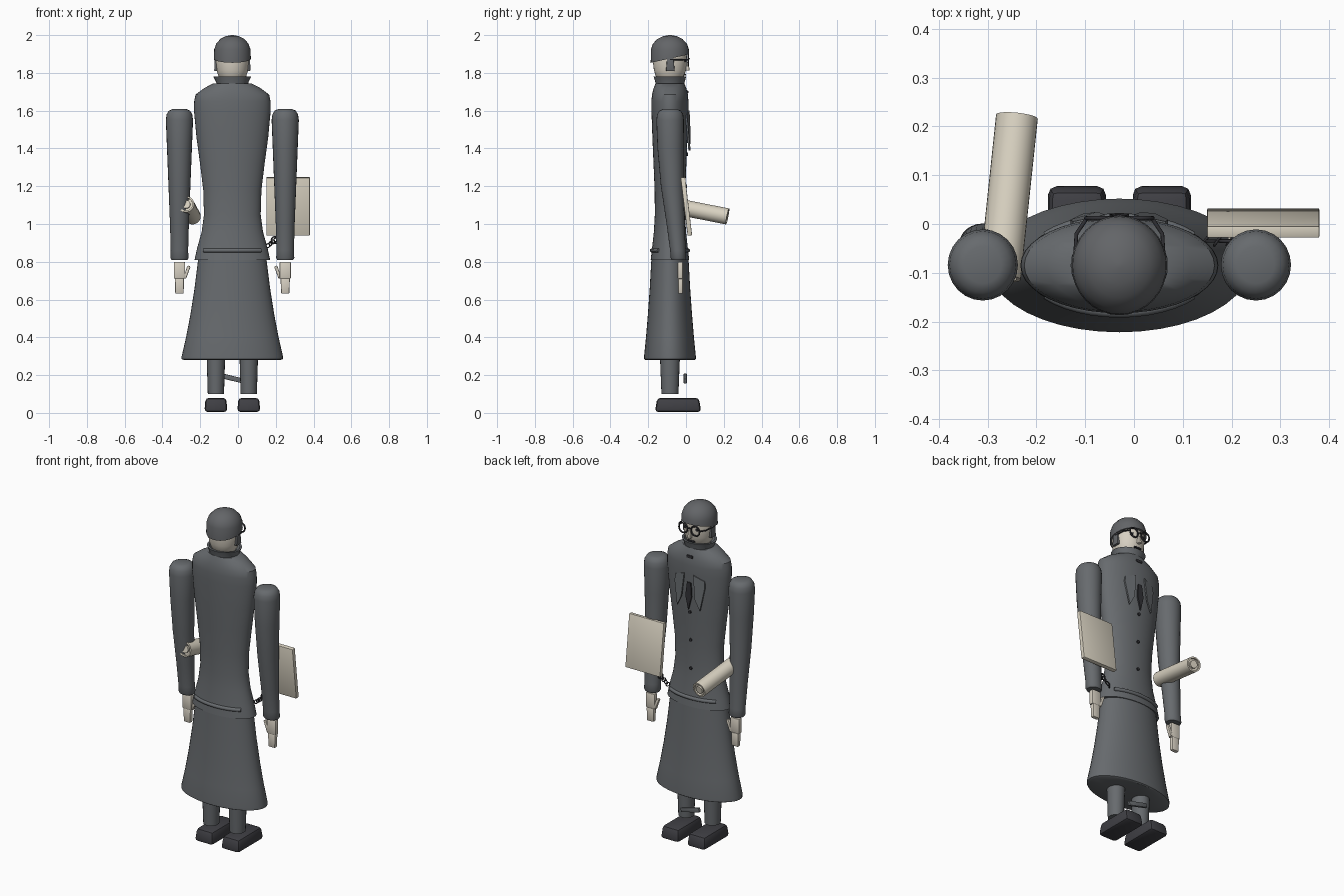
import bpy, bmesh, math
from mathutils import Vector, Matrix, Euler

C, D = -0.03, -0.085   # body axis x, y


def mat(name, col):
    m = bpy.data.materials.new(name)
    m.diffuse_color = (*col, 1)
    return m


COAT = mat("coat_grey", (0.135, 0.145, 0.155))
HAIR = mat("hair_grey", (0.125, 0.13, 0.138))
SHOE = mat("shoe_black", (0.05, 0.05, 0.058))
DARK = mat("dark_metal", (0.03, 0.03, 0.035))
SKIN = mat("skin", (0.68, 0.63, 0.54))
PAPER = mat("paper_cream", (0.70, 0.65, 0.54))


def add(name, me, m, angle=35):
    me.materials.clear()
    me.materials.append(m)
    me.shade_smooth()
    me.set_sharp_from_angle(angle=math.radians(angle))
    ob = bpy.data.objects.new(name, me)
    bpy.context.collection.objects.link(ob)
    return ob


def finish(name, bm, m, angle=35):
    bmesh.ops.recalc_face_normals(bm, faces=bm.faces)
    me = bpy.data.meshes.new(name)
    bm.to_mesh(me)
    bm.free()
    return add(name, me, m, angle)


def loft(name, rows, m, n=32, angle=35):
    """Stack of ellipses: rows of (z, centre x, centre y, rx, ry)."""
    bm = bmesh.new()
    rings = []
    for z, cx, cy, rx, ry in rows:
        rings.append([bm.verts.new((cx + rx * math.cos(2 * math.pi * i / n),
                                    cy + ry * math.sin(2 * math.pi * i / n), z)) for i in range(n)])
    for a, b in zip(rings, rings[1:]):
        for i in range(n):
            j = (i + 1) % n
            bm.faces.new((a[i], a[j], b[j], b[i]))
    bm.faces.new(rings[0])
    bm.faces.new(rings[-1])
    return finish(name, bm, m, angle)


def body(rows):
    return [(z, C, D, rx, ry) for z, rx, ry in rows]


def box(name, loc, size, m, bevel=0.0, rot=(0, 0, 0), taper=1.0):
    bm = bmesh.new()
    bmesh.ops.create_cube(bm, size=1)
    for v in bm.verts:
        k = taper if v.co.z > 0 else 1
        v.co = Vector((v.co.x * size[0] * k, v.co.y * size[1] * k, v.co.z * size[2]))
    if bevel:
        bmesh.ops.bevel(bm, geom=bm.edges[:], offset=bevel, segments=2, profile=0.5, affect='EDGES')
    bm.transform(Matrix.Translation(loc) @ Euler(rot).to_matrix().to_4x4())
    return finish(name, bm, m)


def wire(name, pts, r, m, cyclic=False):
    cu = bpy.data.curves.new(name, 'CURVE')
    cu.dimensions = '3D'
    cu.bevel_depth, cu.bevel_resolution, cu.use_fill_caps = r, 2, True
    sp = cu.splines.new('POLY')
    sp.points.add(len(pts) - 1)
    for p, q in zip(sp.points, pts):
        p.co = (*q, 1)
    sp.use_cyclic_u = cyclic
    tmp = bpy.data.objects.new(name + "_curve", cu)
    bpy.context.collection.objects.link(tmp)
    me = bpy.data.meshes.new_from_object(tmp)
    bpy.data.objects.remove(tmp)
    return add(name, me, m, 60)


def ring(name, c, r, t, m, u=(1, 0, 0), v=(0, 0, 1), n=20):
    u, v, c = Vector(u), Vector(v), Vector(c)
    pts = [c + u * r * math.cos(2 * math.pi * i / n) + v * r * math.sin(2 * math.pi * i / n) for i in range(n)]
    return wire(name, pts, t, m, True)


def plate(name, pts, thick, m):
    """Flat polygon given as (x, y, z), thickened towards +y."""
    bm = bmesh.new()
    f = bm.faces.new([bm.verts.new(p) for p in pts])
    g = bmesh.ops.extrude_face_region(bm, geom=[f])
    for v in g['geom']:
        if isinstance(v, bmesh.types.BMVert):
            v.co.y += thick
    return finish(name, bm, m)


# Coat skirt, upper coat and collar
loft("coat_skirt", body([(0.28, 0.255, 0.13), (0.285, 0.268, 0.137), (0.30, 0.268, 0.137), (0.40, 0.245, 0.127),
                         (0.52, 0.222, 0.117), (0.66, 0.20, 0.107), (0.82, 0.18, 0.098)]), COAT, 40)
loft("coat_body", body([(0.81, 0.20, 0.102), (0.87, 0.187, 0.095), (0.96, 0.162, 0.085), (1.05, 0.15, 0.08),
                        (1.18, 0.154, 0.081), (1.32, 0.171, 0.087), (1.46, 0.19, 0.093), (1.60, 0.203, 0.098),
                        (1.65, 0.202, 0.098), (1.685, 0.195, 0.095), (1.72, 0.148, 0.086),
                        (1.745, 0.10, 0.076)]), COAT, 40)
loft("collar", body([(1.73, 0.082, 0.074), (1.75, 0.085, 0.077), (1.78, 0.10, 0.086), (1.78, 0.088, 0.075),
                     (1.75, 0.07, 0.065)]), COAT)

# Belt strips at the back and the front
for nm, sg in (("back_belt", -1), ("front_belt", 1)):
    a0 = math.acos(0.15 / 0.19)
    pts = []
    for i in range(13):
        a = a0 + (math.pi - 2 * a0) * i / 12
        pts.append((C + 0.19 * math.cos(a), D + sg * 0.096 * math.sin(a), 0.86))
    wire(nm, pts, 0.011, COAT)

# Head with cap-like hair, nose and mouth
loft("neck", body([(1.70, 0.06, 0.058), (1.82, 0.06, 0.058)]), SKIN, 24)
loft("head", body([(1.745, 0.03, 0.032), (1.755, 0.055, 0.055), (1.78, 0.073, 0.074), (1.815, 0.084, 0.085),
                   (1.86, 0.088, 0.09), (1.92, 0.085, 0.088), (1.95, 0.06, 0.06)]), SKIN, 32)
hair = loft("hair", body([(1.877, 0.09, 0.094), (1.876, 0.098, 0.102), (1.925, 0.096, 0.10), (1.955, 0.085, 0.09),
                          (1.98, 0.063, 0.066), (1.994, 0.035, 0.037), (2.0, 0.006, 0.006)]), HAIR, 32, 50)
for v in hair.data.vertices:
    if v.co.z < 1.88:
        v.co.z += (v.co.y - D) * 0.22
box("nose", (C, 0.006, 1.835), (0.022, 0.026, 0.045), SKIN, 0.005, taper=0.6)
box("mouth", (C, -0.006, 1.79), (0.045, 0.012, 0.009), DARK, 0.002)

for s, side in ((-1, "left"), (1, "right")):
    X = lambda d: C + s * d
    # Sideburns and round glasses
    box(side + "_sideburn", (X(0.087), -0.083, 1.845), (0.018, 0.046, 0.07), HAIR, 0.004, taper=0.75)
    ring(side + "_lens_rim", (X(0.04), 0.012, 1.865), 0.028, 0.0045, DARK)
    wire(side + "_temple", [(X(0.068), 0.010, 1.87), (X(0.088), -0.02, 1.87), (X(0.092), -0.085, 1.87)], 0.004, DARK)
    box(side + "_eye", (X(0.038), -0.006, 1.865), (0.016, 0.012, 0.014), DARK, 0.004)

    # Sleeve, bending slightly forward, with a cuff end
    x = X(0.28)
    loft(side + "_sleeve", [(z, x, y, r, q) for z, y, r, q in (
        (0.81, -0.040, 0.042, 0.036), (0.82, -0.040, 0.048, 0.041), (0.86, -0.043, 0.046, 0.041),
        (1.00, -0.055, 0.050, 0.048), (1.20, -0.073, 0.058, 0.060), (1.40, -0.082, 0.066, 0.069),
        (1.55, -0.084, 0.072, 0.073), (1.58, -0.084, 0.068, 0.069), (1.60, -0.084, 0.056, 0.057),
        (1.608, -0.084, 0.038, 0.038))], COAT, 24, 50)

    # Hand
    box(side + "_palm", (x, -0.03, 0.755), (0.06, 0.028, 0.09), SKIN, 0.006)
    box(side + "_fingers", (x, -0.029, 0.672), (0.044, 0.024, 0.082), SKIN, 0.006, taper=1.12)
    box(side + "_thumb", (X(0.241), -0.026, 0.745), (0.017, 0.02, 0.07), SKIN, 0.005, (0, s * -0.35, 0))

    # Leg and shoe
    loft(side + "_leg", [(0.10, X(0.087), D, 0.043, 0.045), (0.30, X(0.087), D, 0.049, 0.053)], COAT, 20)
    box(side + "_shoe", (X(0.087), -0.042, 0.042), (0.122, 0.245, 0.075), SHOE, 0.018, taper=0.9)

    # Lapel
    plate(side + "_lapel", [(X(0.03), 0.010, 1.60), (X(0.095), -0.004, 1.575), (X(0.10), 0.0, 1.54),
                            (X(0.075), 0.012, 1.40), (X(0.045), 0.016, 1.46)], 0.009, COAT)

# Glasses bridge, collar clasp, tie and buttons
wire("glasses_bridge", [(C - 0.013, 0.012, 1.87), (C, 0.016, 1.875), (C + 0.013, 0.012, 1.87)], 0.004, DARK)
box("collar_clasp", (C, 0.004, 1.70), (0.04, 0.016, 0.016), DARK, 0.003)
plate("tie", [(C - 0.012, 0.008, 1.55), (C + 0.012, 0.008, 1.55), (C + 0.02, 0.012, 1.47),
              (C, 0.014, 1.39), (C - 0.02, 0.012, 1.47)], 0.009, DARK)
for i, (z, y) in enumerate(((1.37, 0.005), (1.20, -0.002), (1.03, -0.003))):
    b = loft("button_%d" % (i + 1), [(-0.006, 0, 0, 0.009, 0.009), (0.006, 0, 0, 0.009, 0.009)], DARK, 12)
    b.data.transform(Matrix.Translation((C, y, z)) @ Matrix.Rotation(math.pi / 2, 4, 'X'))

# Rolled scroll held under one arm, with a recessed spiral-like end
p, q = Vector((-0.275, -0.11, 1.105)), Vector((-0.24, 0.22, 1.04))
L = (q - p).length
prof = [(0.0, 0.012), (0.0, 0.022), (0.012, 0.022), (0.012, 0.034), (0.0, 0.034), (0.0, 0.043),
        (L, 0.043), (L, 0.034), (L - 0.012, 0.034), (L - 0.012, 0.022), (L, 0.022), (L, 0.012)]
scroll = loft("paper_scroll", [(z, 0, 0, r, r) for z, r in prof], PAPER, 28)
scroll.data.transform(Matrix.Translation(p) @ (q - p).to_track_quat('Z', 'Y').to_matrix().to_4x4())

# Leaning book
box("book", (0.265, 0.002, 1.093), (0.23, 0.024, 0.31), PAPER, 0.003, (0.12, 0, 0))

# Watch chain hanging beside the hip
for i in range(5):
    u = (1, 0, 0.3) if i % 2 else (0.6, 0.8, 0)
    ring("chain_link_%d" % (i + 1), (0.145 + 0.013 * i, -0.035, 0.875 + 0.010 * i), 0.011, 0.003, DARK, u, n=12)
ring("chain_ring", (0.195, -0.035, 0.915), 0.018, 0.004, DARK)

# Small strap in front of the shins
box("shin_strap", (-0.027, -0.004, 0.182), (0.125, 0.016, 0.026), COAT, 0.003, (0, 0.24, 0))
